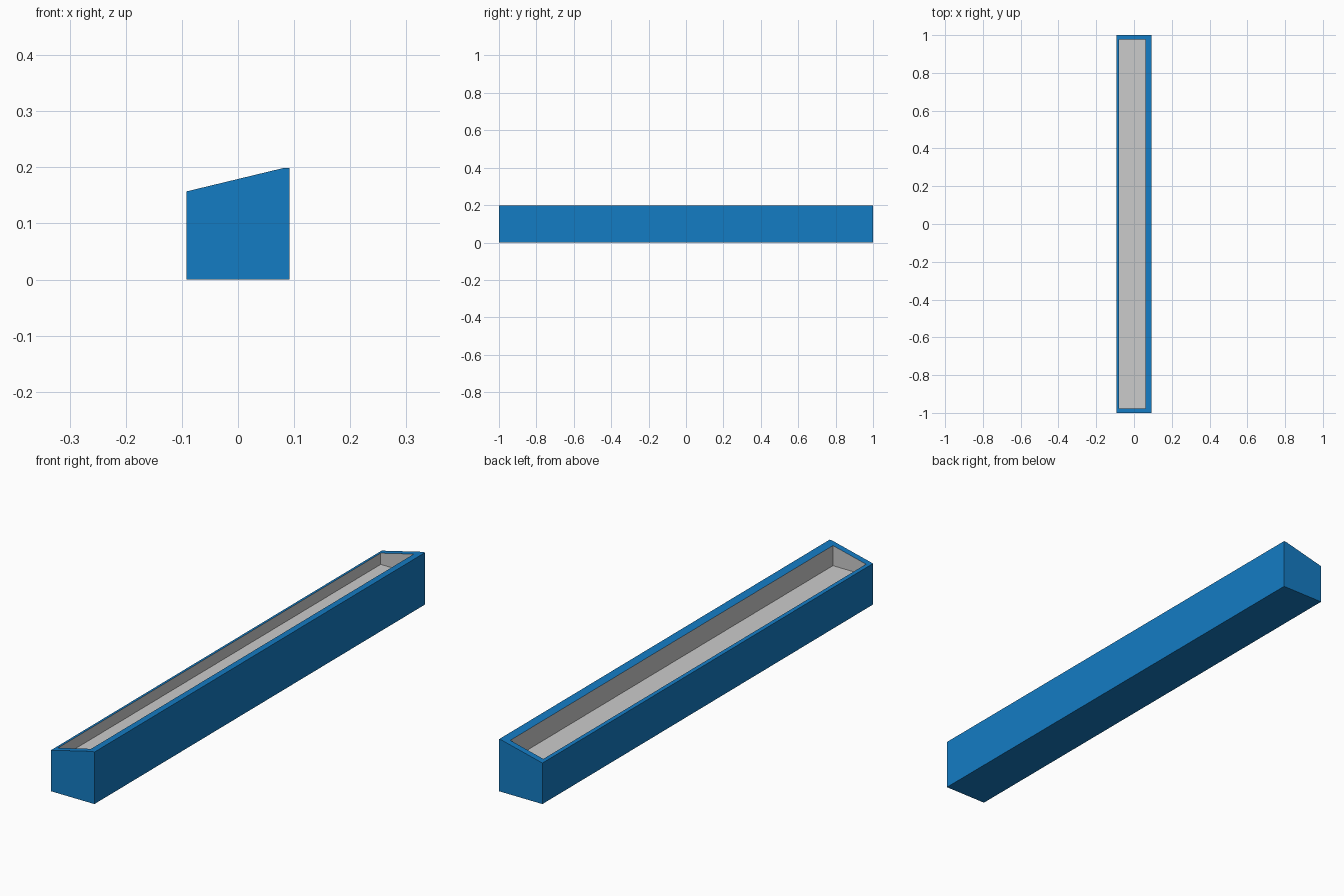
import bpy, bmesh

if "Cube" in bpy.data.objects:
    bpy.data.objects.remove(bpy.data.objects["Cube"])

HALF_LEN = 1.0
PROFILE = [(-0.092, 0), (0.092, 0), (0.092, 0.199), (0.082, 0.199), (-0.092, 0.157)]
X0, X1, Y_IN, FLOOR = -0.079, 0.061, 0.976, 0.117


def slope_z(x):
    (xa, za), (xb, zb) = PROFILE[4], PROFILE[3]
    return za + (x - xa) / (xb - xa) * (zb - za)


def finish(bm, name, material=None):
    mesh = bpy.data.meshes.new(name)
    bm.to_mesh(mesh)
    bm.free()
    obj = bpy.data.objects.new(name, mesh)
    bpy.context.collection.objects.link(obj)
    if material:
        mesh.materials.append(material)
    return obj


blue = bpy.data.materials.new("blue_paint")
blue.diffuse_color = (0.007, 0.2, 0.55, 1)
blue.use_nodes = True
blue.node_tree.nodes["Principled BSDF"].inputs["Base Color"].default_value = blue.diffuse_color

opening = [(X0, -Y_IN), (X1, -Y_IN), (X1, Y_IN), (X0, Y_IN)]

# Outer body: sloped-top profile extruded along y
bm = bmesh.new()
front = [bm.verts.new((x, -HALF_LEN, z)) for x, z in PROFILE]
back = [bm.verts.new((x, HALF_LEN, z)) for x, z in PROFILE]
bm.faces.new(front)
bm.faces.new(back[::-1])
n = len(PROFILE)
for i in range(n):
    j = (i + 1) % n
    if i != 3:  # the sloped side is left open for the rim
        bm.faces.new((front[j], front[i], back[i], back[j]))

# Rim around the opening on the sloped top
outer = [front[4], front[3], back[3], back[4]]
inner = [bm.verts.new((x, y, slope_z(x))) for x, y in opening]
for i in range(4):
    j = (i + 1) % 4
    bm.faces.new((outer[i], outer[j], inner[j], inner[i]))
bmesh.ops.recalc_face_normals(bm, faces=bm.faces)
finish(bm, "trough_body", blue)

# Grey recess: level floor and four upright walls, facing inwards
bm = bmesh.new()
top = [bm.verts.new((x, y, slope_z(x))) for x, y in opening]
low = [bm.verts.new((x, y, FLOOR)) for x, y in opening]
bm.faces.new(low)
for i in range(4):
    j = (i + 1) % 4
    bm.faces.new((top[i], top[j], low[j], low[i]))
finish(bm, "recess_lining")
